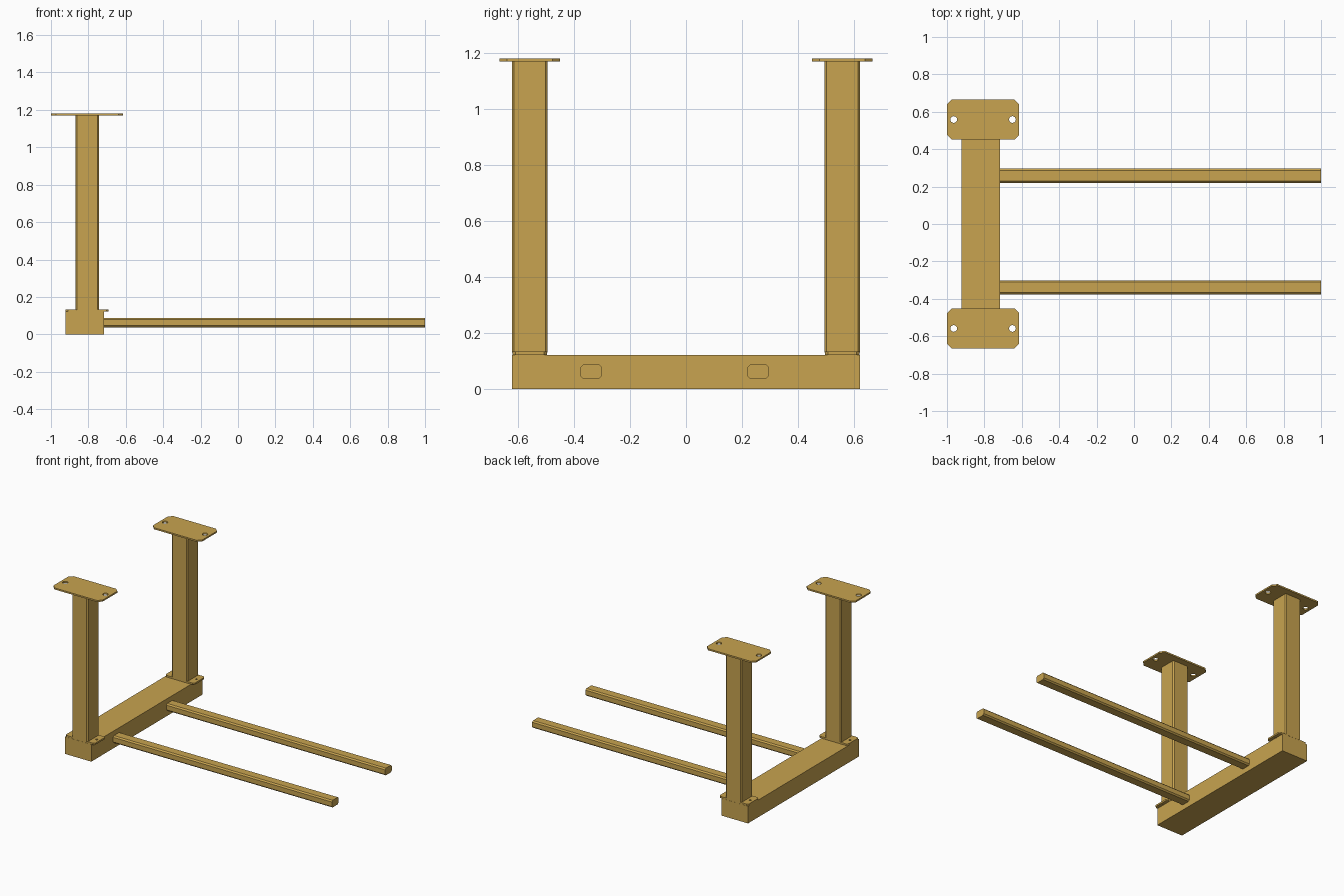
import bpy, bmesh, math

if "Cube" in bpy.data.objects:
    bpy.data.objects.remove(bpy.data.objects["Cube"])

mat = bpy.data.materials.new("tan_paint")
mat.diffuse_color = (0.58, 0.37, 0.08, 1)
mat.use_nodes = True
mat.node_tree.nodes["Principled BSDF"].inputs["Base Color"].default_value = mat.diffuse_color


def box(name, lo, hi, axis=None, chamfer=0):
    """Box from corner to corner, chamfering the edges parallel to axis."""
    bm = bmesh.new()
    bmesh.ops.create_cube(bm, size=1)
    for v in bm.verts:
        v.co = [l + (c + 0.5) * (h - l) for l, h, c in zip(lo, hi, v.co)]
    if chamfer:
        edges = [e for e in bm.edges
                 if abs(e.verts[0].co[axis] - e.verts[1].co[axis]) > 1e-4]
        bmesh.ops.bevel(bm, geom=edges, offset=chamfer, segments=1,
                        affect='EDGES', profile=0.5)
    me = bpy.data.meshes.new(name)
    bm.to_mesh(me)
    bm.free()
    me.materials.append(mat)
    ob = bpy.data.objects.new(name, me)
    bpy.context.collection.objects.link(ob)
    return ob


def plate(name, centre, sx, sy, t, chamfer, hole_x, hole_r):
    """Flat plate with clipped corners and two bolt holes."""
    cu = bpy.data.curves.new(name, 'CURVE')
    cu.dimensions, cu.fill_mode, cu.extrude = '2D', 'BOTH', t / 2
    a, b, c = sx / 2, sy / 2, chamfer
    loops = [[(a, b - c), (a - c, b), (c - a, b), (-a, b - c),
              (-a, c - b), (c - a, -b), (a - c, -b), (a, c - b)]]
    for s in (-1, 1):
        loops.append([(s * hole_x + hole_r * math.cos(i * math.tau / 16),
                       hole_r * math.sin(i * math.tau / 16)) for i in range(16)])
    for pts in loops:
        sp = cu.splines.new('POLY')
        sp.points.add(len(pts) - 1)
        for p, (x, y) in zip(sp.points, pts):
            p.co = (x, y, 0, 1)
        sp.use_cyclic_u = True
    tmp = bpy.data.objects.new(name + "_outline", cu)
    bpy.context.collection.objects.link(tmp)
    bpy.context.view_layer.update()
    dg = bpy.context.evaluated_depsgraph_get()
    me = bpy.data.meshes.new_from_object(tmp.evaluated_get(dg))
    bpy.data.objects.remove(tmp)
    bm = bmesh.new()
    bm.from_mesh(me)
    bmesh.ops.remove_doubles(bm, verts=bm.verts, dist=1e-5)
    bmesh.ops.recalc_face_normals(bm, faces=bm.faces)
    bm.to_mesh(me)
    bm.free()
    me.name = name
    me.materials.clear()
    me.materials.append(mat)
    for p in me.polygons:
        p.use_smooth = False
    ob = bpy.data.objects.new(name, me)
    ob.location = centre
    bpy.context.collection.objects.link(ob)


# Base beam
box("base_beam", (-0.922, -0.622, 0), (-0.716, 0.622, 0.122))

# Posts with foot plates and mounting plates
PX, PY = -0.807, 0.5585
for side, s in (("front", -1), ("back", 1)):
    y = s * PY
    box(side + "_post", (PX - 0.063, y - 0.0635, 0.13),
        (PX + 0.063, y + 0.0635, 1.172), axis=2, chamfer=0.008)
    plate(side + "_foot_plate", (PX, y, 0.128), 0.23, 0.125, 0.012,
          0.012, 0.09, 0.008)
    plate(side + "_mounting_plate", (PX, y, 1.1755), 0.386, 0.216, 0.011,
          0.026, 0.157, 0.018)

# Fork arms
for side, y in (("front", -0.339), ("back", 0.258)):
    box(side + "_fork_arm", (-0.72, y - 0.0375, 0.037),
        (1.0, y + 0.0375, 0.088), axis=0, chamfer=0.009)
